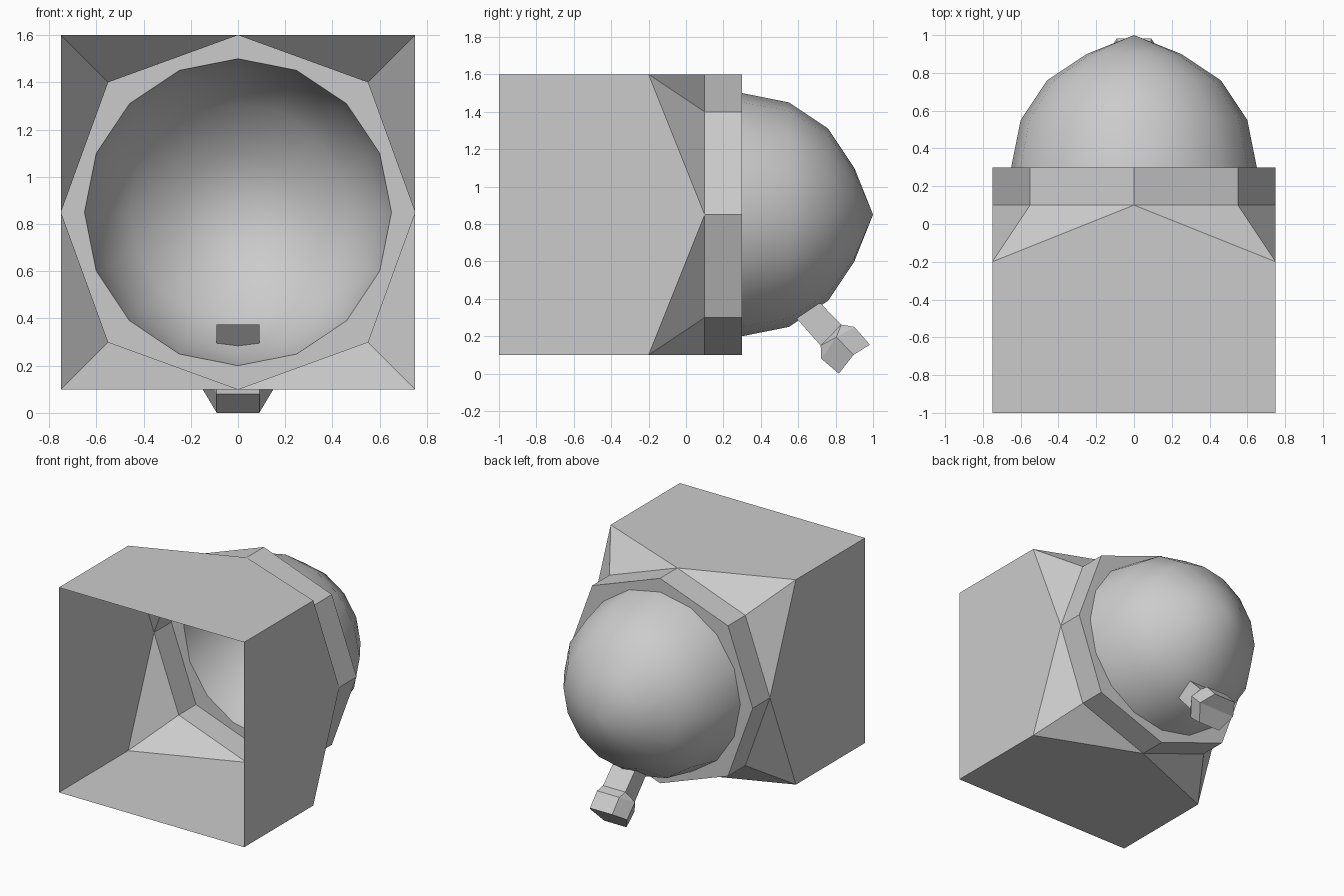
import bpy, bmesh, math

if "Cube" in bpy.data.objects:
    bpy.data.objects.remove(bpy.data.objects["Cube"])

grey = bpy.data.materials.new("light_grey")
grey.diffuse_color = (0.6, 0.6, 0.6, 1)
grey.use_nodes = True
grey.node_tree.nodes["Principled BSDF"].inputs["Base Color"].default_value = grey.diffuse_color
CZ = 0.85  # height of the housing axis


def build(name, verts, faces, smooth=False):
    bm = bmesh.new()
    vs = [bm.verts.new(v) for v in verts]
    for f in faces:
        bm.faces.new([vs[i] for i in f])
    bmesh.ops.recalc_face_normals(bm, faces=bm.faces)
    me = bpy.data.meshes.new(name)
    bm.to_mesh(me)
    bm.free()
    me.materials.append(grey)
    for p in me.polygons:
        p.use_smooth = smooth
    ob = bpy.data.objects.new(name, me)
    bpy.context.collection.objects.link(ob)
    return ob


def circle(r, y, n=16):
    return [(r * math.cos(2 * math.pi * i / n), y,
             CZ + r * math.sin(2 * math.pi * i / n)) for i in range(n)]


def octagon(y):
    # alternating edge midpoints (0.75) and pulled-in corners (0.55, 0.55)
    return [p for k in range(8)
            for p in circle(0.75 if k % 2 == 0 else 0.55 * math.sqrt(2), y, 8)[k:k + 1]]


def square(y):
    h = 0.75
    return [(x, y, CZ + z) for x, z in ((h, h), (-h, h), (-h, -h), (h, -h))]


# Open box that tapers into an octagonal collar, closed by a flat ring
verts = square(-1) + square(-0.2) + octagon(0.1) + octagon(0.3) + circle(0.65, 0.3)
F, B, O1, O2, C = 0, 4, 8, 16, 24
faces = []
for k in range(4):
    j = (k - 1) % 4
    mid, diag, nxt = O1 + 2 * k, O1 + 2 * k + 1, O1 + (2 * k + 2) % 8
    faces.append((F + j, F + k, B + k, mid, B + j))   # box side
    faces.append((B + k, diag, mid))                  # corner facets
    faces.append((B + k, nxt, diag))
for i in range(8):
    n = (i + 1) % 8
    faces.append((O1 + i, O1 + n, O2 + n, O2 + i))    # collar wall
    faces.append((O2 + i, O2 + n, C + (2 * i + 2) % 16, C + 2 * i + 1, C + 2 * i))
build("housing", verts, faces)

# Rounded back dome with a slight point
verts, faces = [], []
profile = [(0.65, 0.3), (0.6, 0.55), (0.46, 0.76), (0.25, 0.9)]
for r, y in profile:
    verts += circle(r, y)
verts.append((0, 1.0, CZ))
for s in range(len(profile)):
    for i in range(16):
        a, b = s * 16 + i, s * 16 + (i + 1) % 16
        if s < len(profile) - 1:
            faces.append((a, b, b + 16, a + 16))
        else:
            faces.append((a, b, len(verts) - 1))
build("dome", verts, faces, smooth=True)

# Square pipe slanting down out of the dome, open at its hidden upper end
W = 0.09


def pair(lo, hi):
    return [(-W, *lo), (W, *lo), (W, *hi), (-W, *hi)]


low, high = (0.72, 0.15), (0.83, 0.262)
verts = pair((0.52, 0.375), (0.72, 0.375)) + pair(low, high)
build("pipe", verts, [(i, (i + 1) % 4, 4 + (i + 1) % 4, 4 + i) for i in range(4)])


# Six-sided knob on the pipe end
def hexagon(lo, mid, hi):
    return [(-W, *lo), (W, *lo), (0.15, *mid), (W, *hi), (-W, *hi), (-0.15, *mid)]


verts = (hexagon((0.723, 0.08), (0.804, 0.195), (0.90, 0.25))
         + hexagon((0.817, 0.0), (0.896, 0.1), (0.983, 0.155)) + pair(low, high))
faces = [(i, (i + 1) % 6, 6 + (i + 1) % 6, 6 + i) for i in range(6)]
faces += [(6, 7, 8, 11), (11, 8, 9, 10)]                       # end
faces += [(0, 1, 13, 12), (3, 4, 15, 14), (1, 2, 13), (2, 14, 13),
          (2, 3, 14), (4, 5, 15), (5, 12, 15), (5, 0, 12)]     # shoulder
build("knob", verts, faces)
